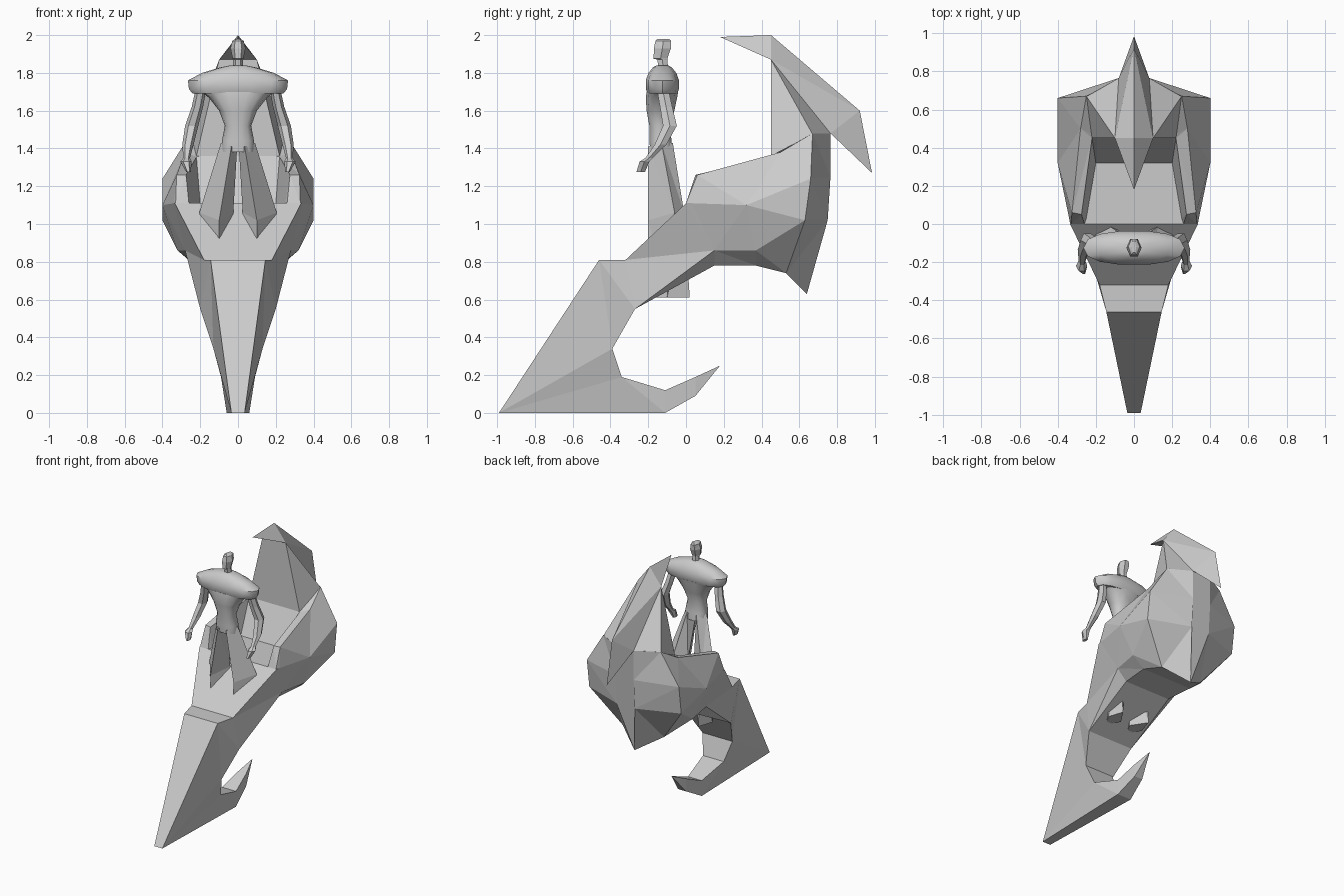
import bpy, bmesh, math
from mathutils import Vector


def loft(name, rings, mirror=False, smooth=False):
    """Skin equal-length point rings, cap both ends, optionally copy across x."""
    bm = bmesh.new()
    for side in ((1, -1) if mirror else (1,)):
        vr = [[bm.verts.new((side * p[0], p[1], p[2])) for p in r] for r in rings]
        n = len(rings[0])
        for a, b in zip(vr, vr[1:]):
            for i in range(n):
                j = (i + 1) % n
                bm.faces.new((a[i], a[j], b[j], b[i]))
        bm.faces.new(vr[0])
        bm.faces.new(vr[-1])
    bmesh.ops.remove_doubles(bm, verts=bm.verts, dist=0.0005)
    bmesh.ops.triangulate(bm, faces=[f for f in bm.faces if len(f.verts) == 4])
    bmesh.ops.recalc_face_normals(bm, faces=bm.faces)
    me = bpy.data.meshes.new(name)
    bm.to_mesh(me)
    bm.free()
    ob = bpy.data.objects.new(name, me)
    bpy.context.collection.objects.link(ob)
    if smooth:
        bpy.ops.object.select_all(action='DESELECT')
        ob.select_set(True)
        bpy.context.view_layer.objects.active = ob
        bpy.ops.object.shade_smooth_by_angle(angle=math.radians(40))
    return ob


def sym(half):
    """Close a right-hand half section with its mirror image."""
    return list(half) + [(-x, y, z) for x, y, z in reversed(half)]


def oval(z, cy, rx, ry, n=14, power=0.85):
    """Slightly squared oval ring in a level plane."""
    ring = []
    for i in range(n):
        a = 2 * math.pi * i / n
        c, s = math.cos(a), math.sin(a)
        ring.append((rx * math.copysign(abs(c) ** power, c),
                     cy + ry * math.copysign(abs(s) ** power, s), z))
    return ring


def tube(path, sides):
    """Level polygon rings along a path of (x, y, z, rx, ry)."""
    return [[(x + rx * math.cos(2 * math.pi * i / sides),
              y + ry * math.sin(2 * math.pi * i / sides), z) for i in range(sides)]
            for x, y, z, rx, ry in path]


# Front blade curling back into a hook: front edge, back edge
loft("front_hook", [sym(s) for s in (
    [(.18, -.32, .81), (.20, -.27, .55)],
    [(.145, -.46, .81), (.13, -.39, .34)],
    [(.035, -.99, 0), (.09, -.34, .19)],
    [(.06, -.11, 0), (.06, -.11, .12)],
    [(.035, .05, .09), (.035, .05, .19)],
    [(0, .18, .25), (0, .18, .25)])])

# Hull: deck edge, rail inner, rail outer, side, lower edge, keel edge
nose, low, keel = (.18, -.32, .81), (.28, .15, .86), (.20, .15, .78)
loft("hull", [sym(s) for s in (
    [nose, nose, nose, nose, (.20, -.27, .55), (.20, -.27, .55)],
    [(.25, 0, 1.11), (.26, 0, 1.11), (.33, 0, 1.11), (.335, 0, 1.11), low, keel],
    [(.25, .03, 1.11), (.275, .05, 1.26), (.325, .06, 1.26), (.34, .03, 1.11), low, keel],
    [(.20, .32, 1.11), (.22, .45, 1.355), (.28, .50, 1.38), (.40, .32, 1.10),
     (.32, .37, .86), (.22, .37, .78)],
    [(.20, .45, 1.36), (.22, .47, 1.365), (.25, .67, 1.48), (.40, .66, 1.24),
     (.40, .63, 1.02), (.18, .53, .74)],
    [(.08, .76, 1.48), (.08, .76, 1.48), (.08, .765, 1.48), (.08, .765, 1.25),
     (.08, .75, 1.02), (0, .64, .63)])])

# Backrest rising into the crest
peak, heel = (.10, .45, 1.87), (.08, .765, 1.48)
loft("backrest", [sym(s) for s in (
    [(.22, .45, 1.36), (.25, .67, 1.475), heel],
    [peak, peak, heel])])

# Swept crest: ridge point, side point
tip, tail = (0, .18, 1.99), (0, .985, 1.27)
loft("crest", [sym(s) for s in (
    [tip, tip],
    [(0, .45, 2.0), peak],
    [(0, .92, 1.60), heel],
    [tail, tail])])

# Rider torso with broad shoulders
loft("torso", [oval(*s) for s in (
    (1.38, -.13, .085, .06), (1.44, -.135, .085, .06), (1.52, -.14, .07, .055),
    (1.60, -.135, .10, .075), (1.67, -.13, .155, .085), (1.70, -.125, .20, .085))],
    smooth=True)
loft("shoulder_mantle", [oval(*s) for s in (
    (1.69, -.125, .24, .08), (1.715, -.125, .26, .09), (1.76, -.125, .265, .09),
    (1.80, -.125, .19, .075), (1.83, -.125, .09, .05), (1.84, -.125, .04, .03))],
    smooth=True)

# Neck and head
loft("head", tube([(0, -.12, 1.82, .028, .03), (0, -.125, 1.87, .025, .03),
                   (0, -.135, 1.875, .028, .042), (0, -.125, 1.93, .04, .052),
                   (0, -.12, 1.97, .03, .048), (0, -.12, 1.98, .012, .035)], 6))

# Arms reaching forward
loft("arms", tube([(.195, -.125, 1.72, .028, .035), (.215, -.105, 1.62, .030, .038),
                   (.245, -.085, 1.52, .035, .042), (.265, -.135, 1.42, .030, .036),
                   (.272, -.195, 1.35, .018, .022), (.275, -.22, 1.33, .030, .030),
                   (.262, -.24, 1.275, .012, .026)], 6), mirror=True)

# Flared robe legs, diamond section, passing down through the deck
loft("legs", [
    [(.035, -.20, 1.41), (.09, -.13, 1.43), (.04, -.07, 1.43), (.005, -.13, 1.40)],
    [(.10, -.20, 1.02), (.205, -.06, 1.06), (.13, -.01, 1.06), (.025, -.06, 1.06)],
    [(.10, -.20, .61), (.16, -.10, .61), (.12, .02, .61), (.04, -.10, .61)]],
    mirror=True)
